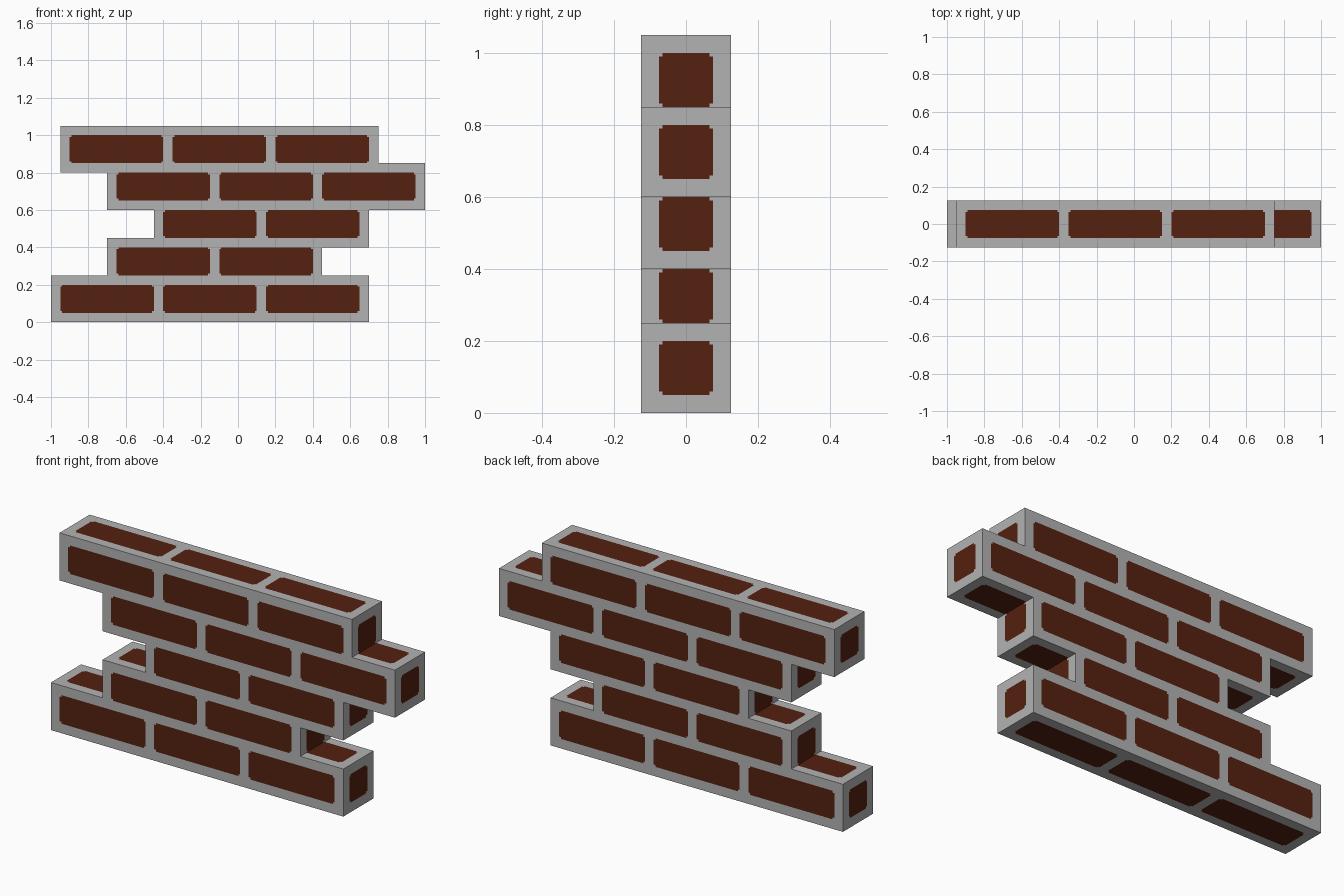
import bpy
import bmesh

if "Cube" in bpy.data.objects:
    bpy.data.objects.remove(bpy.data.objects["Cube"])

# Brick and mortar sizes
BRICK_L, BRICK_H, JOINT = 0.50, 0.15, 0.05
HALF_BRICK_Y, HALF_WALL_Y = 0.075, 0.125
NOTCH = 0.01            # small stepped corner of every brick face
PITCH_X, PITCH_Z = BRICK_L + JOINT, BRICK_H + JOINT

# Each course: left end of its first brick, number of bricks (bottom to top)
COURSES = [(-0.95, 3), (-0.65, 2), (-0.40, 2), (-0.65, 3), (-0.90, 3)]


def material(name, rgb):
    m = bpy.data.materials.new(name)
    m.diffuse_color = (*rgb, 1.0)
    m.use_nodes = True
    m.node_tree.nodes["Principled BSDF"].inputs["Base Color"].default_value = m.diffuse_color
    return m


# Mortar boxes of the courses and the bricks inside them
mortar, bricks = [], []
for row, (x0, count) in enumerate(COURSES):
    z0 = JOINT + row * PITCH_Z
    x1 = x0 + count * PITCH_X - JOINT
    mortar.append((x0 - JOINT, x1 + JOINT, z0 - JOINT, z0 + BRICK_H + JOINT))
    for i in range(count):
        bx = x0 + i * PITCH_X
        bricks.append((row, bx, bx + BRICK_L, z0, z0 + BRICK_H))


def cuts(pairs):
    """Sorted cut positions: every brick border plus its corner notch."""
    values = set()
    for lo, hi in pairs:
        values |= {round(v, 4) for v in (lo - JOINT, lo, lo + NOTCH,
                                         hi - NOTCH, hi, hi + JOINT)}
    return sorted(values)


xs = cuts([(b[1], b[2]) for b in bricks])
ys = cuts([(-HALF_BRICK_Y, HALF_BRICK_Y)])
zs = cuts([(b[3], b[4]) for b in bricks])


def solid(i, j, k):
    if not (0 <= i < len(xs) - 1 and 0 <= j < len(ys) - 1 and 0 <= k < len(zs) - 1):
        return False
    x, z = (xs[i] + xs[i + 1]) / 2, (zs[k] + zs[k + 1]) / 2
    return any(a < x < b and c < z < d for a, b, c, d in mortar)


def in_panel(u, v, u0, u1, v0, v1):
    """Inside a rectangle with notched corners."""
    du, dv = min(u - u0, u1 - u), min(v - v0, v1 - v)
    return du > 0 and dv > 0 and not (du < NOTCH and dv < NOTCH)


def is_brick(c, axis, side):
    """Decide whether a surface face at c shows brick or mortar."""
    hy = HALF_BRICK_Y
    for row, x0, x1, z0, z1 in bricks:
        if axis == 1 and in_panel(c.x, c.z, x0, x1, z0, z1):
            return True
        if axis == 0:
            end = mortar[row][1 if side else 0]
            if abs(c.x - end) < 1e-3 and in_panel(c.y, c.z, -hy, hy, z0, z1):
                return True
        if axis == 2:
            end = mortar[row][3 if side else 2]
            if abs(c.z - end) < 1e-3 and in_panel(c.x, c.y, x0, x1, -hy, hy):
                return True
    return False


# Wall: one closed skin around the stacked courses
bm = bmesh.new()
verts = {}


def vert(key):
    if key not in verts:
        verts[key] = bm.verts.new((xs[key[0]], ys[key[1]], zs[key[2]]))
    return verts[key]


for i in range(len(xs) - 1):
    for j in range(len(ys) - 1):
        for k in range(len(zs) - 1):
            if not solid(i, j, k):
                continue
            for axis in range(3):
                for side in (0, 1):
                    near = [i, j, k]
                    near[axis] += 1 if side else -1
                    if solid(*near):
                        continue
                    ring = []
                    for p, q in ((0, 0), (1, 0), (1, 1), (0, 1)):
                        key = [i, j, k]
                        key[axis] += side
                        key[(axis + 1) % 3] += p
                        key[(axis + 2) % 3] += q
                        ring.append(vert(tuple(key)))
                    face = bm.faces.new(ring if side else ring[::-1])
                    centre = face.calc_center_median()
                    face.material_index = int(is_brick(centre, axis, side))

mesh = bpy.data.meshes.new("brick_wall")
bm.to_mesh(mesh)
bm.free()
mesh.materials.append(material("mortar grey", (0.45, 0.45, 0.45)))
mesh.materials.append(material("brick red", (0.09, 0.015, 0.005)))
wall = bpy.data.objects.new("brick_wall", mesh)
bpy.context.collection.objects.link(wall)
